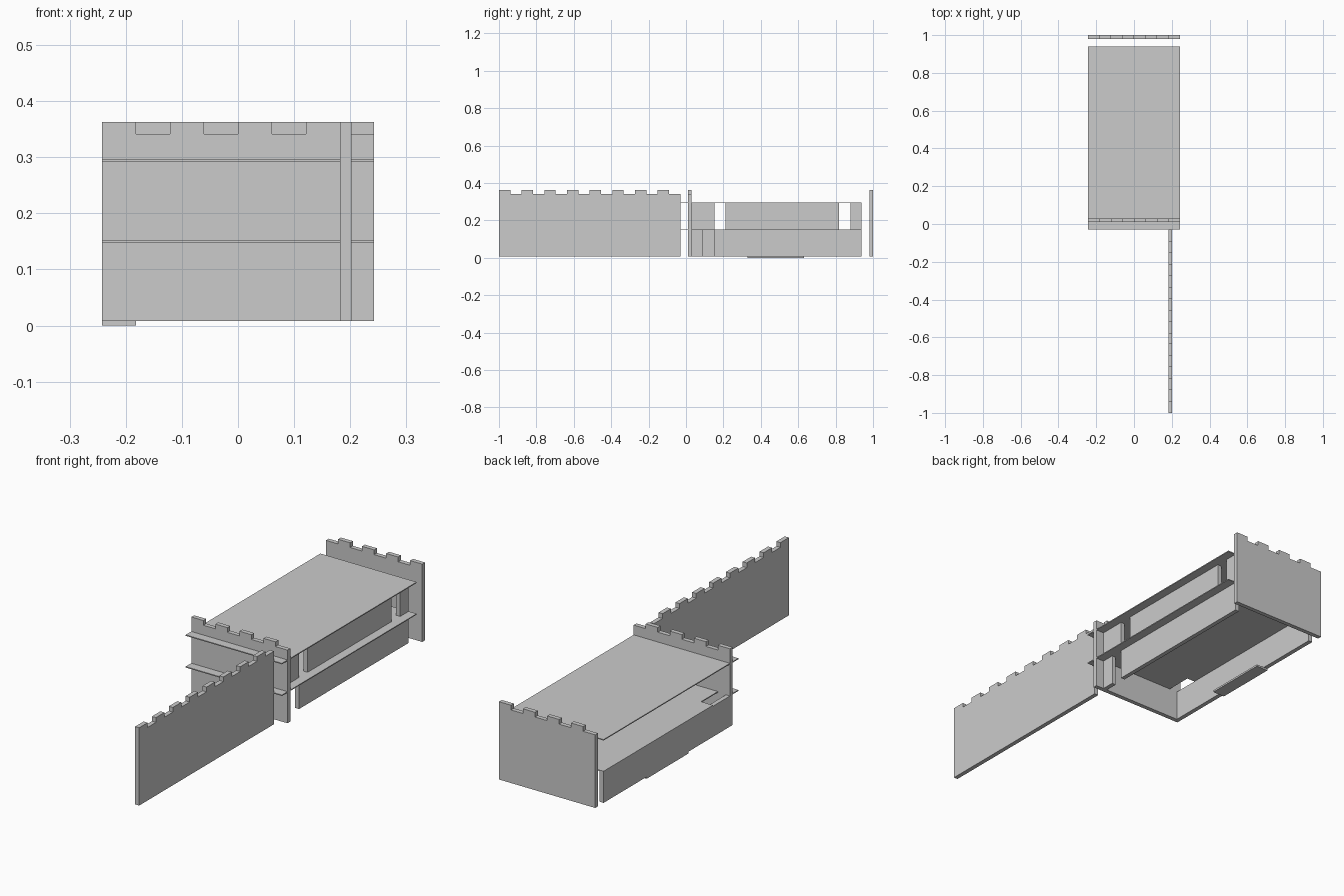
import bpy, bmesh
from mathutils import Matrix

if "Cube" in bpy.data.objects:
    bpy.data.objects.remove(bpy.data.objects["Cube"])

U = 2 / 99            # grid module: wall thickness
CELL = 3 * U          # width of one merlon or gap
Z0, Z_TOP, Z_NOTCH = 0.0085, 0.363, 0.3415
MID = (0.148, 0.1525)
ROOF = (0.2925, 0.297)


def extrude(name, outline, depth, matrix):
    """Solid made from a flat outline pushed along local z."""
    bm = bmesh.new()
    face = bm.faces.new([bm.verts.new((a, b, 0)) for a, b in outline])
    geo = bmesh.ops.extrude_face_region(bm, geom=[face])["geom"]
    bmesh.ops.translate(bm, vec=(0, 0, depth),
                        verts=[g for g in geo if isinstance(g, bmesh.types.BMVert)])
    bmesh.ops.recalc_face_normals(bm, faces=bm.faces)
    bm.transform(matrix)
    mesh = bpy.data.meshes.new(name)
    bm.to_mesh(mesh)
    bm.free()
    obj = bpy.data.objects.new(name, mesh)
    bpy.context.collection.objects.link(obj)
    return obj


def box(name, x, y, z):
    pts = [(x[0], y[0]), (x[1], y[0]), (x[1], y[1]), (x[0], y[1])]
    return extrude(name, pts, z[1] - z[0], Matrix.Translation((0, 0, z[0])))


def battlement(name, cells, origin, along, across):
    """Wall with merlons on even cells, running from origin in direction along."""
    pts = [(cells * CELL, Z0), (0, Z0)]
    for i in range(cells):
        h = Z_NOTCH if i % 2 else Z_TOP
        pts += [(i * CELL, h), ((i + 1) * CELL, h)]
    m = Matrix(((along[0], 0, across[0], origin[0]),
                (along[1], 0, across[1], origin[1]),
                (0, 1, 0, 0),
                (0, 0, 0, 1)))
    return extrude(name, pts, U, m)


# Crenellated walls
W = 4 * CELL
battlement("front_wall", 8, (-W, 0.5 * U), (1, 0), (0, 1))
battlement("back_wall", 8, (W, 49.5 * U), (-1, 0), (0, -1))
battlement("long_wing_wall", 16, (9 * U, -49.5 * U), (0, 1), (1, 0))

# Roof slab
box("roof_slab", (-W, W), (-1.5 * U, 46.5 * U), ROOF)

# Middle floor with a stair notch behind the front wall
notch = [(-W, -1.5 * U), (W, -1.5 * U), (W, 46.5 * U), (-W, 46.5 * U),
         (-W, 7.5 * U), (-W + CELL, 7.5 * U), (-W + CELL, 1.5 * U), (-W, 1.5 * U)]
extrude("middle_floor", notch, MID[1] - MID[0], Matrix.Translation((0, 0, MID[0])))

# Right side walls, split by door and window openings
right = (9 * U, 10 * U)
for i, (a, b) in enumerate([(1.5, 4.5), (7.5, 46.5)]):
    box(f"lower_right_wall_{i + 1}", right, (a * U, b * U), (Z0, MID[0]))
for i, (a, b) in enumerate([(1.5, 7.5), (10.5, 40.5), (43.5, 46.5)]):
    box(f"upper_right_wall_{i + 1}", right, (a * U, b * U), (MID[1], ROOF[0]))

# Left lower wall and the step under it
box("lower_left_wall", (-W, -W + U), (1.5 * U, 46.5 * U), (Z0, MID[0]))
box("step_plate", (-W, -W + CELL), (0.33, 0.63), (0, Z0))
